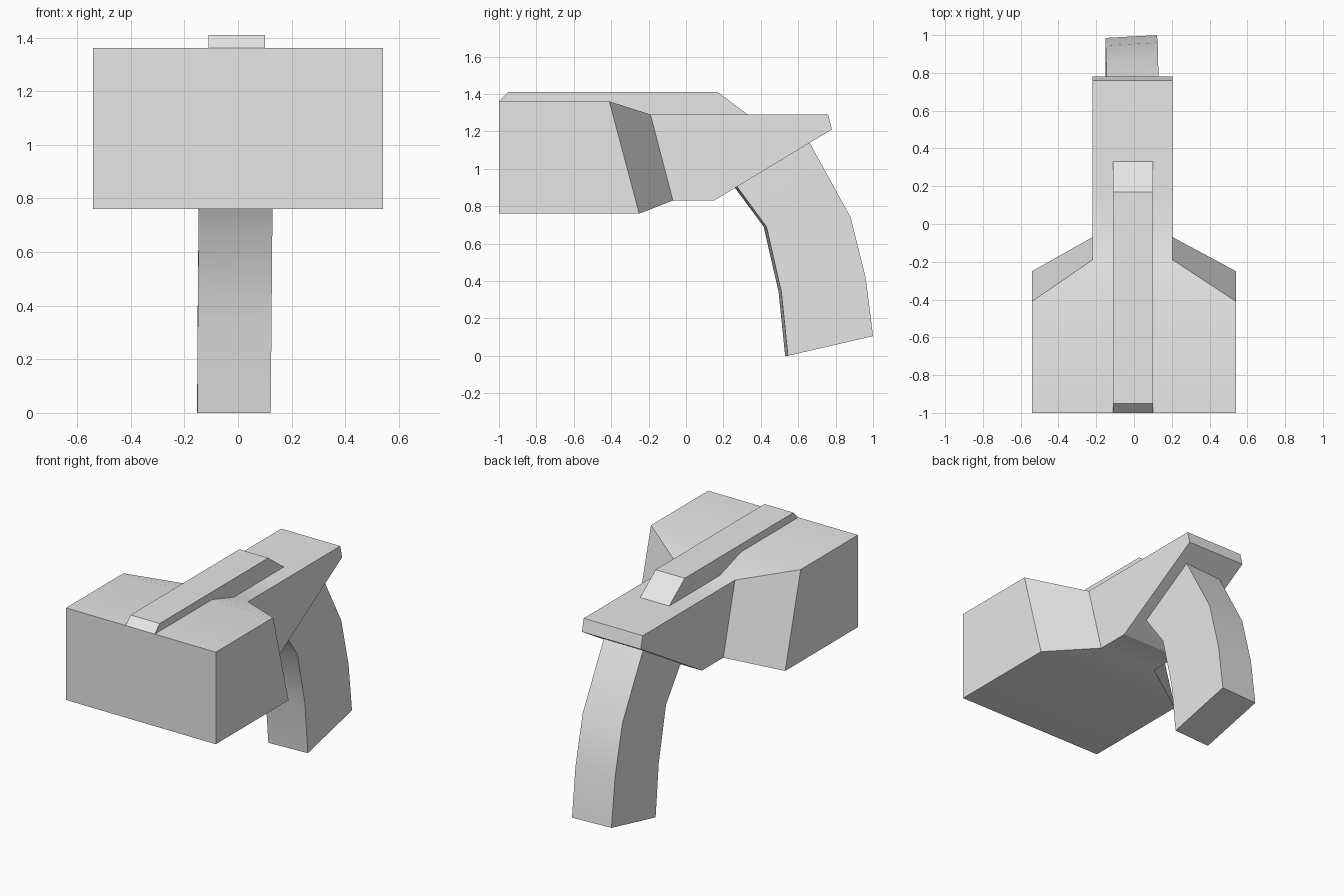
import bpy, bmesh, math

cube = bpy.data.objects.get("Cube")
if cube:
    bpy.data.objects.remove(cube, do_unlink=True)

grey = bpy.data.materials.new("plain grey")
grey.use_nodes = True
grey.diffuse_color = (0.8, 0.8, 0.8, 1)
grey.node_tree.nodes["Principled BSDF"].inputs["Base Color"].default_value = (0.8, 0.8, 0.8, 1)


def finish(name, bm):
    """Turn a bmesh into a shaded, named object."""
    bmesh.ops.recalc_face_normals(bm, faces=bm.faces)
    mesh = bpy.data.meshes.new(name)
    bm.to_mesh(mesh)
    bm.free()
    mesh.materials.append(grey)
    obj = bpy.data.objects.new(name, mesh)
    bpy.context.collection.objects.link(obj)
    bpy.ops.object.select_all(action='DESELECT')
    obj.select_set(True)
    bpy.context.view_layer.objects.active = obj
    bpy.ops.object.shade_smooth_by_angle(angle=math.radians(30))
    return obj


def loft(name, sections):
    """Join four-sided sections: (left x, right x, top (y, z), bottom (y, z))."""
    bm = bmesh.new()
    rings = []
    for x0, x1, top, bottom in sections:
        corners = [(x0, *top), (x1, *top), (x1, *bottom), (x0, *bottom)]
        rings.append([bm.verts.new(c) for c in corners])
    for a, b in zip(rings, rings[1:]):
        for i in range(4):
            j = (i + 1) % 4
            bm.faces.new((a[i], a[j], b[j], b[i]))
    bm.faces.new(rings[0])
    bm.faces.new(rings[-1])
    return finish(name, bm)


# Wide front block tapering into the narrow rear receiver
W, R0, R1 = 0.54, -0.22, 0.205
body = loft("body", [
    (-W, W, (-1.0, 1.36), (-1.0, 0.76)),
    (-W, W, (-0.41, 1.36), (-0.25, 0.76)),
    (R0, R1, (-0.19, 1.29), (-0.07, 0.83)),
    (R0, R1, (0.15, 1.29), (0.15, 0.83)),
    (R0, R1, (0.76, 1.29), (0.78, 1.21)),
])

# Raised rail with sloped ends, sunk into the body
rail = loft("top_rail", [
    (-0.11, 0.1, (-1.0, 1.36), (-0.95, 1.32)),
    (-0.11, 0.1, (-0.95, 1.41), (-0.9, 1.3)),
    (-0.11, 0.1, (0.17, 1.41), (0.17, 1.25)),
    (-0.11, 0.1, (0.33, 1.29), (0.31, 1.25)),
])

# Curved grip, each section running from its back edge to its front edge
grip = loft("grip", [
    (-0.145, 0.13, (0.63, 1.19), (0.24, 0.94)),
    (-0.145, 0.13, (0.66, 1.14), (0.275, 0.9)),
    (-0.147, 0.128, (0.88, 0.74), (0.43, 0.69)),
    (-0.15, 0.125, (0.96, 0.42), (0.51, 0.34)),
    (-0.152, 0.122, (1.0, 0.105), (0.545, 0.0)),
])
# The grip sits slightly skewed
for v in grip.data.vertices:
    v.co.y += 0.055 * (v.co.x - 0.122)
